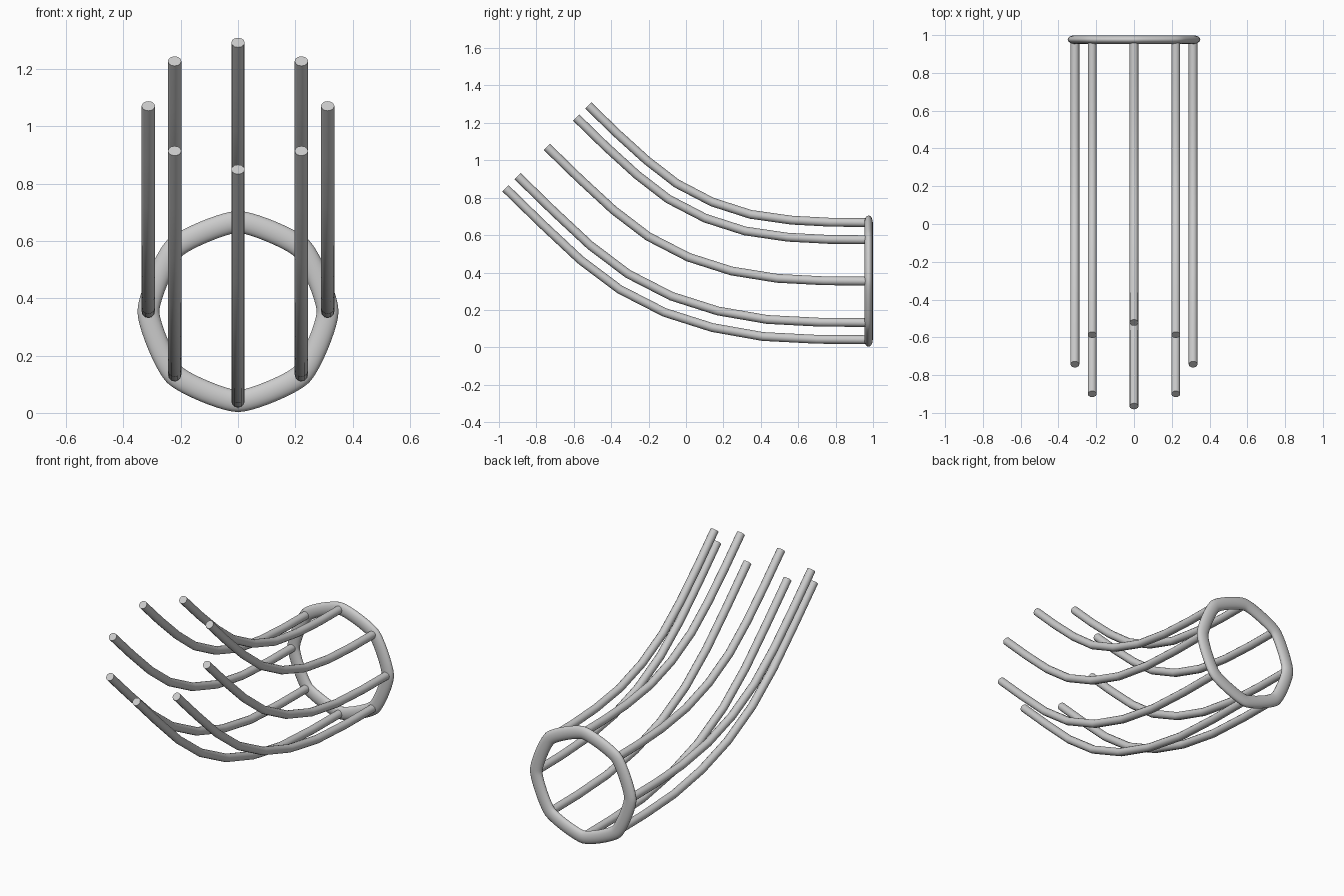
import bpy
from math import sin, cos, pi
from mathutils import Vector

if "Cube" in bpy.data.objects:
    bpy.data.objects.remove(bpy.data.objects["Cube"])

R, CZ, RING_Y = 0.313, 0.354, 0.976

# (y, z) paths of the lowest and highest rods, free end to ring
LOW = [(-.965, .85), (-.77, .66), (-.565, .468), (-.355, .31), (-.115, .187),
       (.14, .106), (.41, .058), (.7, .043), (.976, .041)]
HIGH = [(-.522, 1.293), (-.37, 1.145), (-.21, 1.0), (-.05, .876), (.14, .777),
        (.345, .711), (.565, .68), (.77, .669), (.976, .667)]


def new_curve(name, depth, res):
    data = bpy.data.curves.new(name, 'CURVE')
    data.dimensions = '3D'
    data.bevel_depth = depth
    data.bevel_resolution = res
    data.use_fill_caps = True
    obj = bpy.data.objects.new(name, data)
    bpy.context.collection.objects.link(obj)
    return obj, data


# Eight curved rods, blended between the lowest and highest path
for i in range(8):
    a = i * pi / 4
    t = (1 + sin(a)) / 2
    obj, data = new_curve(f"rod_{i + 1}", 0.0235, 4)
    sp = data.splines.new('POLY')
    sp.points.add(len(LOW) - 1)
    for p, lo, hi in zip(sp.points, LOW, HIGH):
        y, z = Vector(lo).lerp(Vector(hi), t)
        p.co = (R * cos(a), y, z, 1)

# Rounded octagonal end ring, flattened along y
ring, data = new_curve("end_ring", 0.038, 6)
sp = data.splines.new('BEZIER')
sp.bezier_points.add(7)
sp.use_cyclic_u = True
sp.resolution_u = 10
for i, p in enumerate(sp.bezier_points):
    a = i * pi / 4
    co = Vector((R * cos(a), 0, R * sin(a)))
    tan = Vector((-sin(a), 0, cos(a))) * 0.045
    p.handle_left_type = p.handle_right_type = 'FREE'
    p.co, p.handle_left, p.handle_right = co, co - tan, co + tan
ring.location = (0, RING_Y, CZ)
ring.scale = (1, 0.6, 1)
